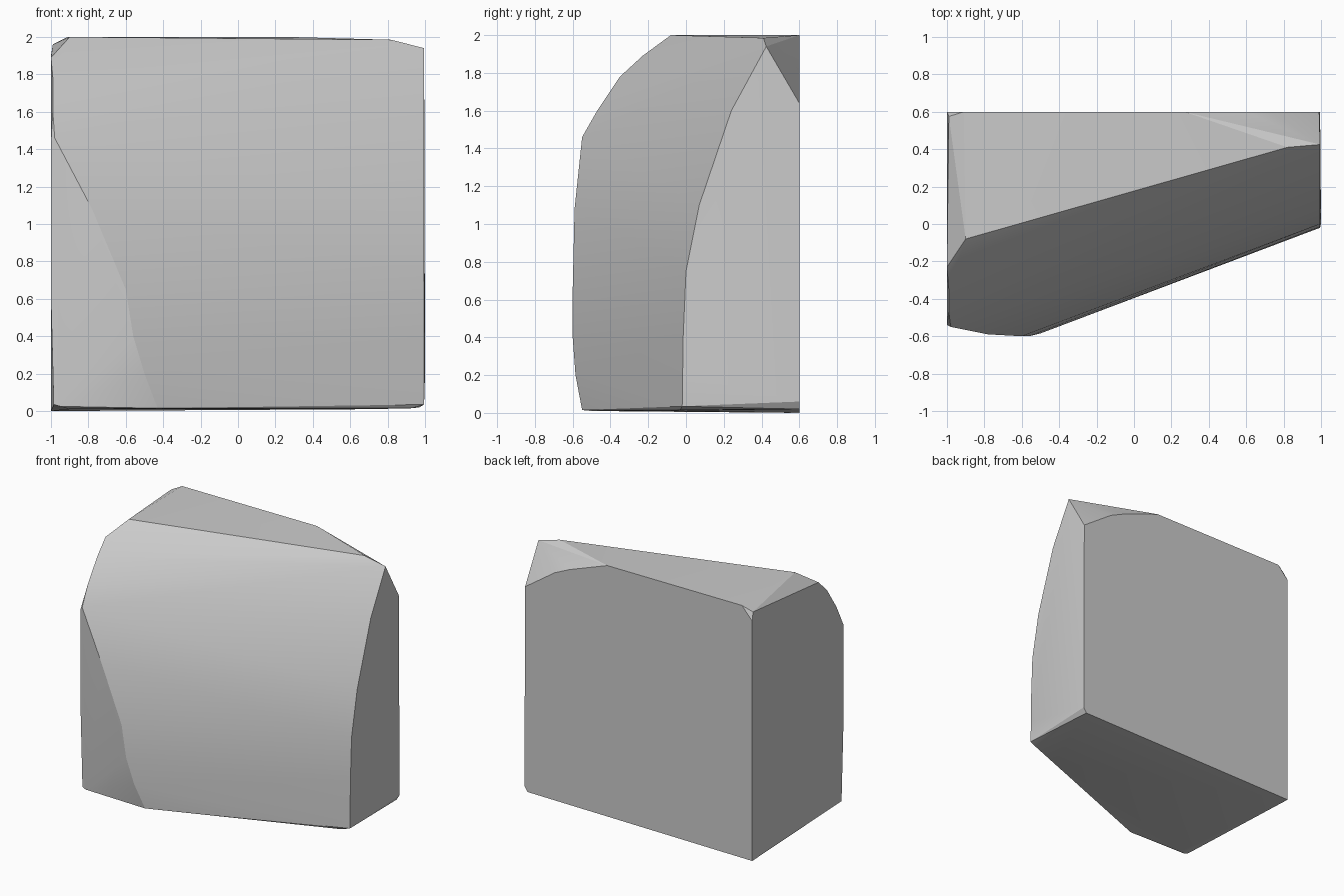
import bpy, bmesh

if "Cube" in bpy.data.objects:
    bpy.data.objects.remove(bpy.data.objects["Cube"])

# Curved front edge on the left: bulging ridge, (x, y, z)
front_ridge = [(-0.43, -0.55, 0.015), (-0.50, -0.585, 0.2), (-0.56, -0.60, 0.4),
               (-0.60, -0.60, 0.65), (-0.78, -0.59, 1.08), (-0.98, -0.55, 1.46)]
# Upper-left sweep up to the top face, and the flattened left corner, (x, y, z)
upper_left = [(-0.99, -0.47, 1.6), (-0.99, -0.35, 1.78), (-1, -0.23, 1.89),
              (-0.90, -0.08, 2.0)]
left_corner = [(-1, -0.54, 1.44), (-1, -0.54, 0.6), (-0.985, -0.54, 0.035),
               (-0.95, -0.55, 0.025)]
# Front edge of the right end, (y, z)
right_profile = [(-0.02, 0.035), (-0.015, 0.4), (0.0, 0.75), (0.07, 1.1),
                 (0.24, 1.6), (0.425, 1.94)]
# Outline of the back face, (x, z)
back_outline = [(-1, 0.0), (-1, 1.9), (-0.91, 2.0), (0.27, 2.0), (0.60, 1.88),
                (0.73, 1.82), (0.99, 1.64), (0.995, 0.06), (0.97, 0.02)]

points = front_ridge + upper_left + left_corner
points += [(0.995, y, z) for y, z in right_profile]
points += [(x, 0.6, z) for x, z in back_outline]
# Top right lip, back left chamfer, underside and lower right corner
points += [(0.82, 0.41, 1.985), (-0.99, 0.575, 1.96), (-0.9, -0.5, 0.01),
           (0.7, -0.1, 0.01), (0.93, -0.03, 0.015), (1, 0.0, 0.2)]

# Wrap the profiles in one faceted solid
bm = bmesh.new()
for p in points:
    bm.verts.new(p)
result = bmesh.ops.convex_hull(bm, input=bm.verts[:])
loose = [v for v in bm.verts if not v.link_faces]
bmesh.ops.delete(bm, geom=loose, context='VERTS')
bmesh.ops.dissolve_limit(bm, angle_limit=0.01, verts=bm.verts[:], edges=bm.edges[:])
bmesh.ops.recalc_face_normals(bm, faces=bm.faces[:])

mesh = bpy.data.meshes.new("wedge_block")
bm.to_mesh(mesh)
bm.free()
block = bpy.data.objects.new("wedge_block", mesh)
bpy.context.collection.objects.link(block)

# Soft shading over the curved front, crisp edges elsewhere
bpy.context.view_layer.objects.active = block
block.select_set(True)
bpy.ops.object.shade_smooth_by_angle(angle=0.3)
